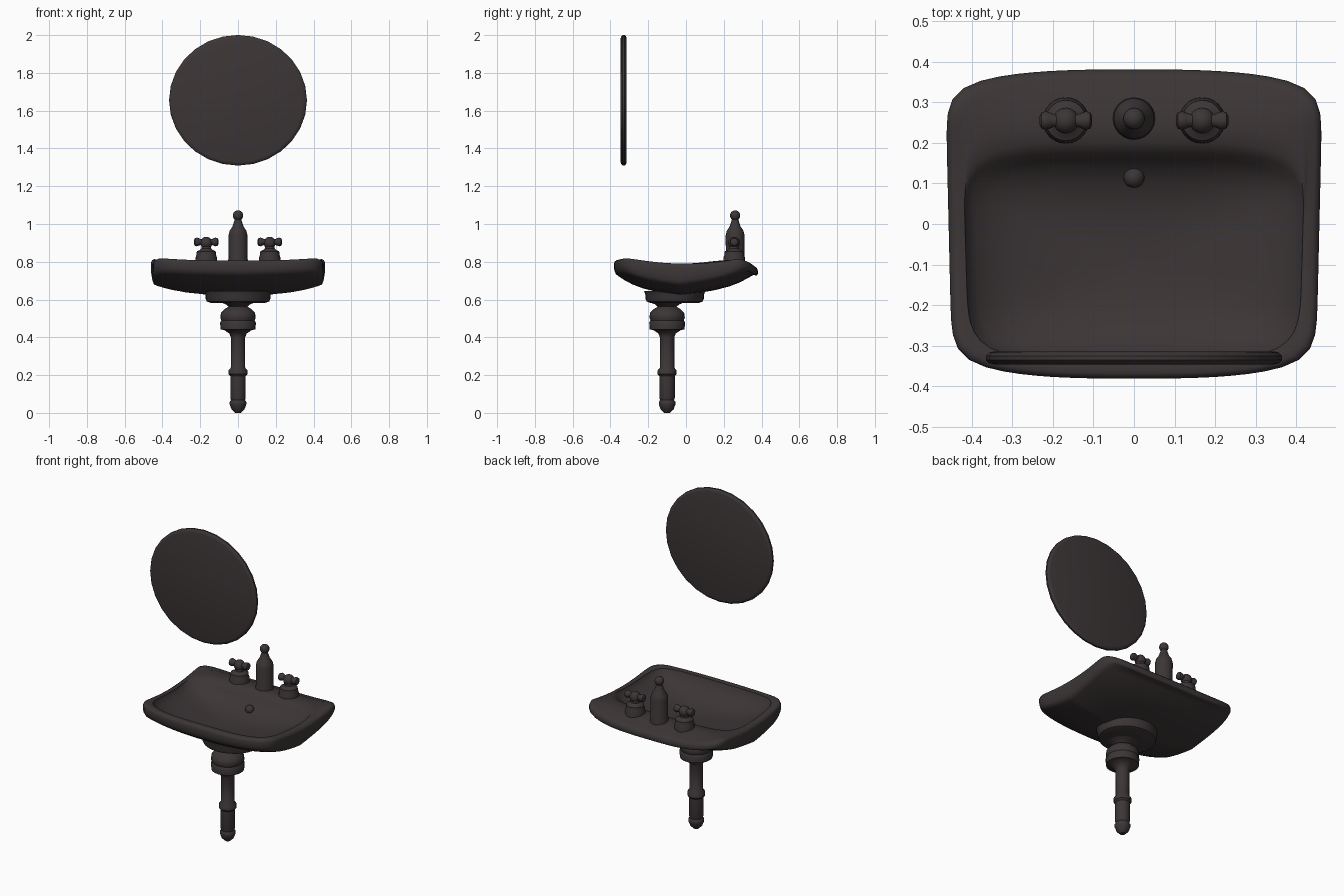
import bpy, bmesh, math
from mathutils import Matrix

cube = bpy.data.objects.get("Cube")
if cube:
    bpy.data.objects.remove(cube, do_unlink=True)

dark = bpy.data.materials.new("dark brown grey")
dark.use_nodes = True
COLOR = (0.045, 0.036, 0.037, 1)
dark.diffuse_color = COLOR
dark.node_tree.nodes["Principled BSDF"].inputs["Base Color"].default_value = COLOR


def finish(name, bm, angle=40):
    bmesh.ops.recalc_face_normals(bm, faces=bm.faces)
    mesh = bpy.data.meshes.new(name)
    bm.to_mesh(mesh)
    bm.free()
    mesh.materials.append(dark)
    obj = bpy.data.objects.new(name, mesh)
    bpy.context.collection.objects.link(obj)
    bpy.ops.object.select_all(action='DESELECT')
    obj.select_set(True)
    bpy.context.view_layer.objects.active = obj
    bpy.ops.object.shade_smooth_by_angle(angle=math.radians(angle))


def skin(bm, rings):
    """Bridge closed loops of points and cap both ends with a fan."""
    loops = [[bm.verts.new(p) for p in ring] for ring in rings]
    n = len(loops[0])
    for a, b in zip(loops, loops[1:]):
        for i in range(n):
            j = (i + 1) % n
            bm.faces.new((a[i], a[j], b[j], b[i]))
    for loop in (loops[0], loops[-1]):
        face = bm.faces.new(loop)
        bmesh.ops.poke(bm, faces=[face])


def lathe(name, profile, loc, sy=1, sides=24, rot=None):
    """Turn (radius, height) pairs around z."""
    bm = bmesh.new()
    angles = [math.tau * i / sides for i in range(sides)]
    skin(bm, [[(r * math.cos(t), r * sy * math.sin(t), z) for t in angles]
              for r, z in profile])
    if rot:
        bm.transform(rot)
    bm.transform(Matrix.Translation(loc))
    finish(name, bm)


def ball(name, loc, r):
    bm = bmesh.new()
    bmesh.ops.create_uvsphere(bm, u_segments=16, v_segments=10, radius=r)
    bm.transform(Matrix.Translation(loc))
    finish(name, bm)


# Basin: saddle-shaped rim, domed underside and an offset bowl
def rim(x, y):
    k = (y / 0.3) ** 2
    return 0.79 + 0.012 * k + 0.02 * (x / 0.45) ** 4 * k - 0.4 * max(0, y - 0.28)


def underside(x, y):
    z = 0.622 + 0.15 * x ** 2 + 0.7 * x ** 4 + 0.17 * abs(y + 0.03) ** 1.1 + 3.2 * y ** 4
    return min(z, rim(x, y) - 0.045)


def outline(hx, hy, cy=0.0, power=11, bow=0.12, sides=96):
    """Rounded rectangle with bowed front and back and slightly tapered sides."""
    pts = []
    for i in range(sides):
        t = math.tau * (i + 0.5) / sides
        c, s = math.cos(t), math.sin(t)
        r = (abs(c) ** power + abs(s) ** power) ** (-1 / power)
        u, v = c * r, s * r
        pts.append((u * hx * (1 + 0.017 * v), cy + v * hy * (1 - bow * abs(u) ** 3)))
    return pts


HX, HY = 0.457, 0.381
rings = []
for s in (0.05, 0.2, 0.4, 0.6, 0.75, 0.87, 0.94, 0.975):
    rings.append([(x, y, underside(x, y)) for x, y in outline(HX * s, HY * s)])
for s, k in ((0.992, 0.2), (1, 0.5)):
    rings.append([(x, y, underside(x, y) * (1 - k) + (rim(x, y) - 0.02) * k)
                  for x, y in outline(HX * s, HY * s)])
for s, drop in ((1, 0.02), (0.99, 0.007), (0.965, 0), (0.93, 0)):
    rings.append([(x, y, rim(x, y) - drop) for x, y in outline(HX * s, HY * s)])

# back deck loops run from the rim to the bowl opening
lip = outline(HX * 0.93, HY * 0.93)
opening = outline(0.413, 0.255, -0.08, 6, 0.06)
for k in (0.3, 0.6, 0.85):
    deck = [(a * (1 - k) + c * k, b * (1 - k) + d * k) for (a, b), (c, d) in zip(lip, opening)]
    rings.append([(x, y, rim(x, y) + 0.012 * k * max(0, y) / 0.2) for x, y in deck])

# bowl loops: scale of the opening, blend from rim to floor
for s, k in ((1, 0.07), (0.94, 0.28), (0.85, 0.5), (0.7, 0.72), (0.5, 0.88), (0.3, 0.97), (0.05, 1)):
    rings.append([(x, y, rim(x, y) * (1 - k) + 0.685 * k)
                  for x, y in outline(0.413 * s, 0.255 * s, -0.08, 2 + 4 * s, 0.06)])
bm = bmesh.new()
skin(bm, rings)
finish("basin", bm, 60)
ball("overflow_knob", (0, 0.115, 0.725), 0.026)

# Underside collar and turned drain pipe
lathe("basin_collar", [(0.145, 0.583), (0.165, 0.59), (0.172, 0.605), (0.172, 0.625), (0.18, 0.645)],
      (0, -0.06, 0), sy=0.9, sides=32)
lathe("drain_pipe", [
    (0.015, 0), (0.034, 0.018), (0.044, 0.045), (0.044, 0.058), (0.037, 0.068),
    (0.041, 0.08), (0.041, 0.195), (0.05, 0.205), (0.05, 0.225), (0.038, 0.24),
    (0.038, 0.4), (0.046, 0.42), (0.072, 0.438), (0.092, 0.442), (0.095, 0.478),
    (0.088, 0.49), (0.094, 0.505), (0.09, 0.53), (0.07, 0.55), (0.05, 0.562),
    (0.065, 0.575), (0.1, 0.588)], (0, -0.1, 0))

# Central bottle-shaped spout
lathe("spout", [
    (0.052, 0.78), (0.052, 0.81), (0.049, 0.82), (0.05, 0.94), (0.044, 0.965),
    (0.03, 0.985), (0.02, 1.015), (0.017, 1.025)], (0, 0.26, 0))
ball("spout_knob", (0, 0.26, 1.045), 0.027)

# Pair of taps with bar handles
turn = Matrix.Rotation(math.pi / 2, 4, 'Y')
for side, x in (("left", 0.168), ("right", -0.168)):
    lathe(side + "_tap_base", [
        (0.058, 0.78), (0.056, 0.825), (0.052, 0.835), (0.05, 0.855), (0.035, 0.862),
        (0.026, 0.87), (0.024, 0.9)], (x, 0.255, 0))
    lathe(side + "_tap_handle", [
        (0.01, -0.065), (0.02, -0.06), (0.023, -0.05), (0.02, -0.04), (0.016, -0.03),
        (0.018, 0), (0.016, 0.03), (0.02, 0.04), (0.023, 0.05), (0.02, 0.06), (0.01, 0.065)],
        (x, 0.255, 0.905), sides=16, rot=turn)
    ball(side + "_tap_hub", (x, 0.255, 0.9), 0.032)

# Round mirror with softened edge
lathe("mirror", [(0.345, -0.016), (0.357, -0.013), (0.365, -0.005), (0.365, 0.005), (0.357, 0.013), (0.345, 0.016)],
      (0, -0.33, 1.655), sy=0.947, sides=28, rot=Matrix.Rotation(math.pi / 2, 4, 'X'))
